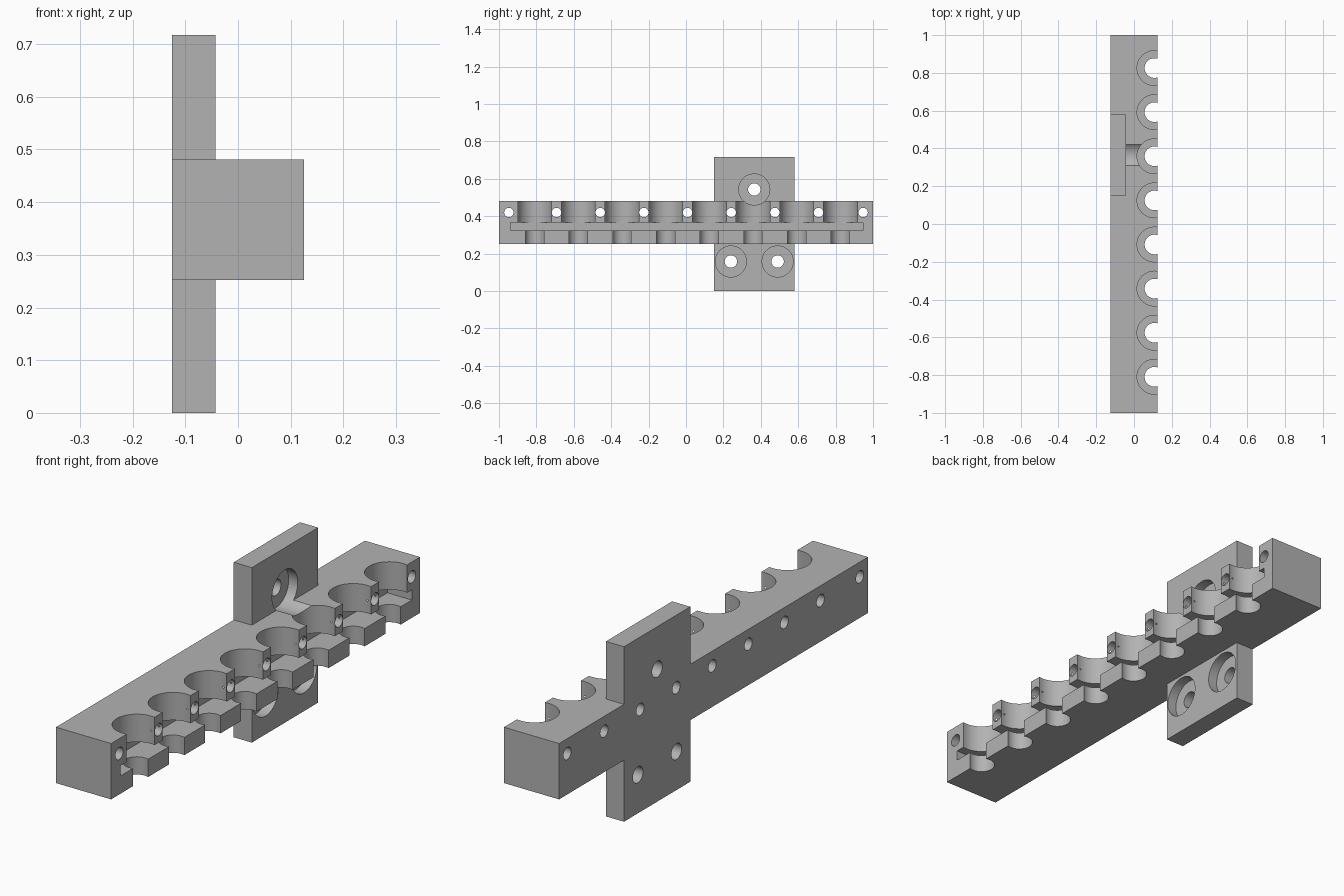
import bpy
import bmesh
from math import radians
from mathutils import Matrix, Vector

default = bpy.data.objects.get("Cube")
if default:
    bpy.data.objects.remove(default, do_unlink=True)

gray = bpy.data.materials.new("plain gray")
gray.use_nodes = True
gray.diffuse_color = (0.45, 0.45, 0.45, 1)
gray.node_tree.nodes["Principled BSDF"].inputs["Base Color"].default_value = gray.diffuse_color


def new_object(name, bm):
    mesh = bpy.data.meshes.new(name)
    bm.to_mesh(mesh)
    bm.free()
    mesh.materials.append(gray)
    obj = bpy.data.objects.new(name, mesh)
    bpy.context.collection.objects.link(obj)
    return obj


def box(name, low, high):
    low, high = Vector(low), Vector(high)
    bm = bmesh.new()
    matrix = Matrix.Translation((low + high) / 2) @ Matrix.Diagonal((high - low).to_4d())
    bmesh.ops.create_cube(bm, size=1, matrix=matrix)
    return new_object(name, bm)


def cylinders(name, radius, start, end, axis, spots):
    """Cylinders along axis 'X' or 'Z'; each spot gives the other two coordinates."""
    bm = bmesh.new()
    mid = (start + end) / 2
    for a, b in spots:
        if axis == "X":
            matrix = Matrix.Translation((mid, a, b)) @ Matrix.Rotation(radians(90), 4, "Y")
        else:
            matrix = Matrix.Translation((a, b, mid))
        bmesh.ops.create_cone(bm, cap_ends=True, segments=48, radius1=radius,
                              radius2=radius, depth=end - start, matrix=matrix)
    return new_object(name, bm)


def combine(target, other, operation):
    mod = target.modifiers.new(other.name, "BOOLEAN")
    mod.operation = operation
    mod.solver = "EXACT"
    mod.object = other
    bpy.ops.object.select_all(action="DESELECT")
    bpy.context.view_layer.objects.active = target
    target.select_set(True)
    bpy.ops.object.modifier_apply(modifier=mod.name)
    bpy.data.objects.remove(other, do_unlink=True)


# Main dimensions
back, front = -0.125, 0.125
plate_front = -0.043
bottom, top = 0.252, 0.481
slot_low, slot_high = 0.325, 0.367
pitch = 0.2335
pockets = [(0.108, -0.809 + pitch * i) for i in range(8)]
pins = [(y + pitch / 2, 0.42) for x, y in pockets[:-1]] + [(-0.947, 0.42), (0.947, 0.42)]
screws = [(0.365, 0.543), (0.24, 0.158), (0.49, 0.158)]

# Long rack bar with the mounting plate on its back
rack = box("tool_rack", (back, -1, bottom), (front, 1, top))
plate = box("mounting_plate", (back, 0.151, 0), (plate_front, 0.58, 0.717))
combine(rack, plate, "UNION")

# Retaining slot, wide pockets above it and narrow notches below it
cutters = [
    box("slot_cutter", (0.014, -0.938, slot_low), (0.2, 0.947, slot_high)),
    cylinders("pocket_cutter", 0.092, slot_low + 0.02, top + 0.1, "Z", pockets),
    cylinders("notch_cutter", 0.052, bottom - 0.1, slot_low + 0.02, "Z", pockets),
    # Cross pin holes, screw holes and their counterbores
    cylinders("pin_cutter", 0.025, -0.2, 0.2, "X", pins),
    cylinders("screw_cutter", 0.033, -0.2, 0, "X", screws),
    cylinders("counterbore_cutter", 0.083, -0.084, 0.2, "X", screws),
]
for cutter in cutters:
    combine(rack, cutter, "DIFFERENCE")

bpy.ops.object.shade_smooth_by_angle(angle=radians(30))
